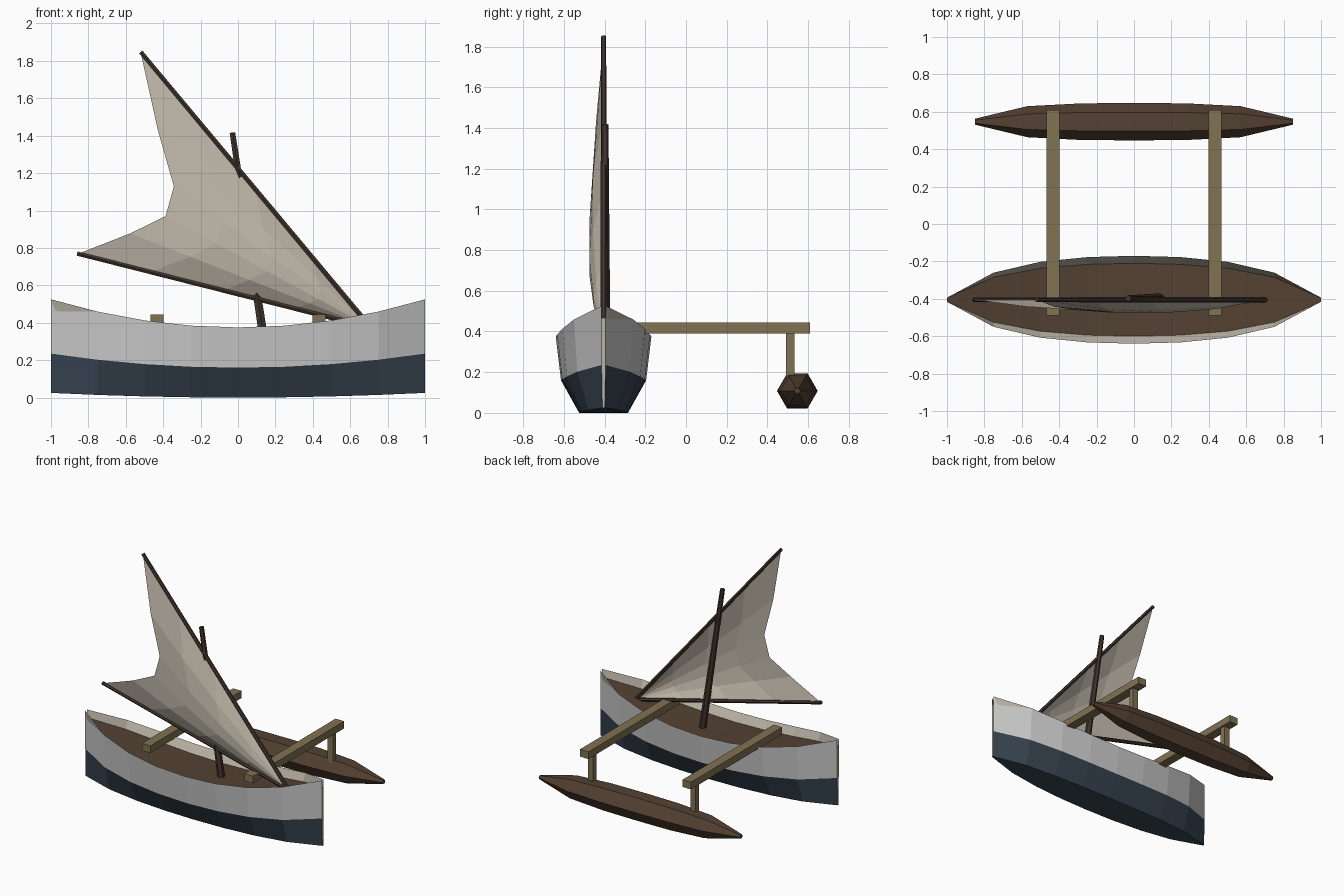
import bpy, bmesh, math
from mathutils import Vector

if "Cube" in bpy.data.objects:
    bpy.data.objects.remove(bpy.data.objects["Cube"])


def mat(name, rgb):
    m = bpy.data.materials.new(name)
    m.diffuse_color = (*rgb, 1)
    m.use_nodes = True
    m.node_tree.nodes["Principled BSDF"].inputs["Base Color"].default_value = m.diffuse_color
    return m


WHITE = mat("pale_paint", (0.60, 0.60, 0.60))
NAVY = mat("navy_paint", (0.04, 0.06, 0.085))
BEIGE = mat("beige_lining", (0.50, 0.46, 0.38))
BROWN = mat("brown_wood", (0.09, 0.053, 0.033))
DARK = mat("dark_wood", (0.055, 0.035, 0.027))
TAN = mat("tan_wood", (0.22, 0.17, 0.085))
CLOTH = mat("sail_cloth", (0.54, 0.49, 0.41))


def finish(name, bm, mats):
    me = bpy.data.meshes.new(name)
    bm.to_mesh(me)
    bm.free()
    for m in mats:
        me.materials.append(m)
    ob = bpy.data.objects.new(name, me)
    bpy.context.collection.objects.link(ob)
    return ob


def loft(name, rings, mats, strip=None, cap=0):
    """Skin closed rings of equal length and cap both ends."""
    bm = bmesh.new()
    vs = [[bm.verts.new(p) for p in r] for r in rings]
    n = len(rings[0])
    for a, b in zip(vs, vs[1:]):
        for i in range(n):
            j = (i + 1) % n
            f = bm.faces.new((a[i], a[j], b[j], b[i]))
            f.material_index = strip[i] if strip else 0
    for r in (vs[0], vs[-1]):
        bm.faces.new(r).material_index = cap
    bmesh.ops.recalc_face_normals(bm, faces=bm.faces[:])
    return finish(name, bm, mats)


def box(name, lo, hi, m):
    bm = bmesh.new()
    bmesh.ops.create_cube(bm, size=1)
    lo, hi = Vector(lo), Vector(hi)
    for v in bm.verts:
        v.co = (lo + hi) / 2 + v.co * (hi - lo)
    return finish(name, bm, [m])


def spar(name, a, b, r1, r2, m, sides=6):
    a, b = Vector(a), Vector(b)
    d = (b - a).normalized()
    side = Vector((0, 1, 0))
    up = d.cross(side).normalized()
    ang = [2 * math.pi * i / sides for i in range(sides)]
    rings = [[p + r * (math.cos(t) * side + math.sin(t) * up) for t in ang]
             for p, r in ((a, r1), (b, r2))]
    return loft(name, rings, [m])


HY = -0.405  # hull centreline

# Hull: stations along x, with sunken deck and sloping inner rail
half = {0: 0.235, 0.25: 0.228, 0.5: 0.203, 0.75: 0.145, 1: 0.011}
rings = []
for k in range(-4, 5):
    x = k / 4
    w, q = half[abs(x)], x * x
    sheer = 0.375 + 0.15 * q
    side = [(0.83 * w, sheer - 0.06), (w, sheer),
            (0.89 * w, 0.16 + 0.075 * q), (0.51 * w, 0.025 * q)]
    prof = [(-y, z) for y, z in side] + side[::-1]
    rings.append([(x, HY + y, z) for y, z in prof])
loft("hull", rings, [WHITE, NAVY, BEIGE, BROWN],
     strip=[2, 0, 1, 1, 1, 0, 2, 3], cap=2)

# Outrigger float: tapered six-sided log
rings = []
for x, r in ((-0.85, 0.016), (-0.57, 0.083), (-0.28, 0.098), (0, 0.1),
             (0.28, 0.098), (0.57, 0.083), (0.85, 0.016)):
    rings.append([(x, 0.547 + r * math.cos(i * math.pi / 3),
                   0.108 + r * math.sin(i * math.pi / 3)) for i in range(6)])
loft("outrigger_float", rings, [BROWN])

# Crossbeams and the posts down to the float
for tag, x in (("aft", -0.433), ("fore", 0.433)):
    box(tag + "_crossbeam", (x - 0.036, -0.49, 0.39), (x + 0.036, 0.61, 0.445), TAN)
    box(tag + "_post", (x - 0.023, 0.492, 0.15), (x + 0.023, 0.534, 0.40), TAN)

# Mast, yard and boom
spar("mast", (0.14, -0.398, 0.30), (-0.03, -0.398, 1.417), 0.027, 0.017, DARK)
spar("yard", (0.71, HY, 0.375), (-0.52, HY, 1.848), 0.015, 0.013, DARK)
spar("boom", (0.69, HY, 0.378), (-0.86, HY, 0.77), 0.014, 0.013, DARK)

# Sail: fan from the tack with a hollow leech and a belly towards the front
leech = [1.60, 1.37, 1.237, 1.284, 1.54, 1.90]
a0, a1, rows = math.radians(14.1), math.radians(50.1), 4
bm = bmesh.new()
tack = bm.verts.new((0.70, HY, 0.38))
cols = []
for i, R in enumerate(leech):
    v = i / 5
    a = a0 + (a1 - a0) * v
    col = []
    for j in range(1, rows + 1):
        t = j / rows
        belly = 0.074 * max(0, math.sin(math.pi * v)) ** 0.6 * math.sin(math.pi * 0.8 * t) ** 0.7
        col.append(bm.verts.new((0.70 - R * t * math.cos(a), HY - belly,
                                 0.38 + R * t * math.sin(a))))
    cols.append(col)
for a, b in zip(cols, cols[1:]):
    bm.faces.new((tack, b[0], a[0]))
    for j in range(rows - 1):
        bm.faces.new((a[j], b[j], b[j + 1], a[j + 1]))
bmesh.ops.recalc_face_normals(bm, faces=bm.faces[:])
finish("sail", bm, [CLOTH])
